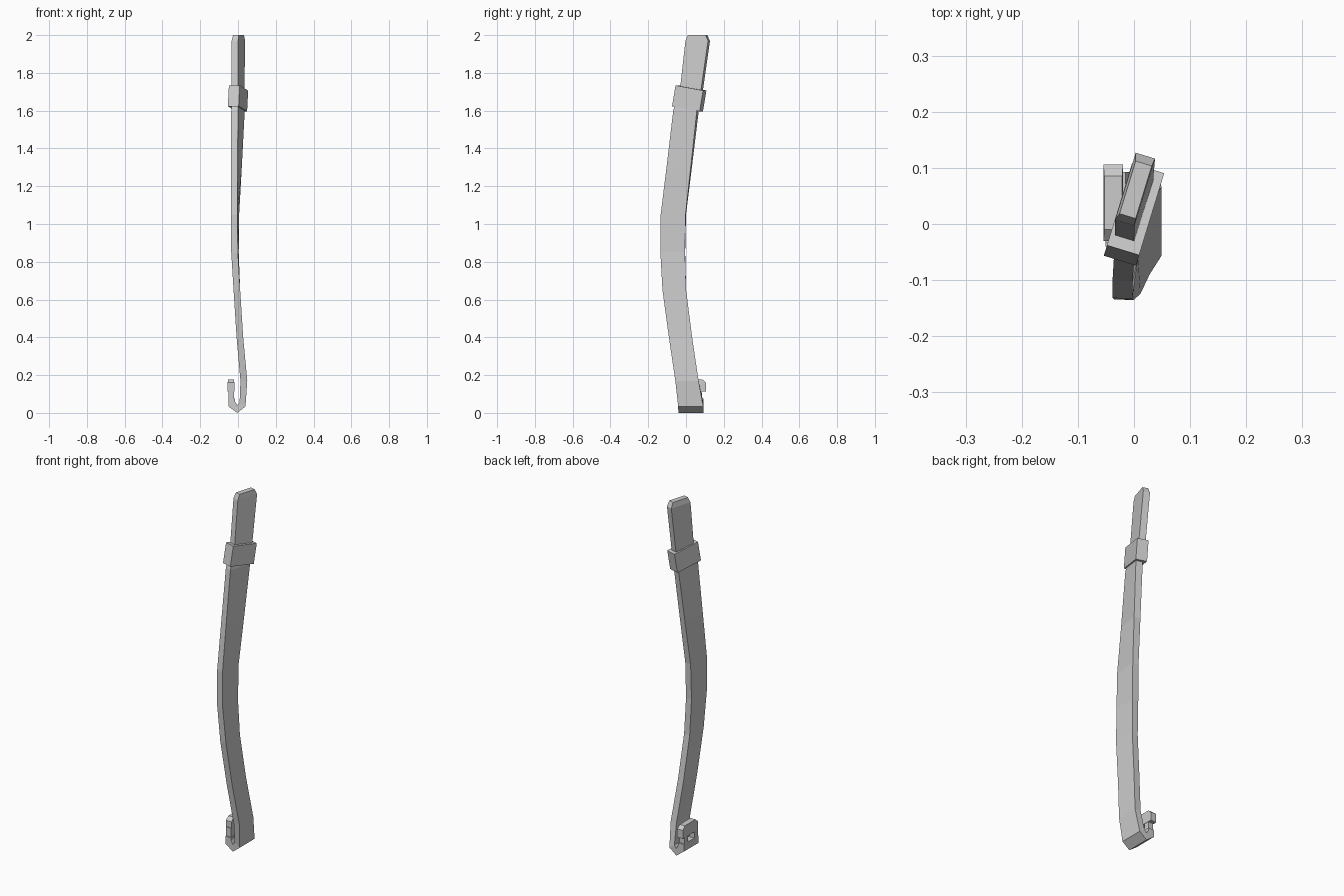
import bpy, bmesh
from math import sin, cos, radians
from mathutils import Vector, Matrix

cube = bpy.data.objects.get("Cube")
if cube:
    bpy.data.objects.remove(cube)

grey = bpy.data.materials.new("light_grey")
grey.use_nodes = True
grey.diffuse_color = (0.6, 0.6, 0.6, 1)
grey.node_tree.nodes["Principled BSDF"].inputs["Base Color"].default_value = (0.6, 0.6, 0.6, 1)


def finish(name, bm):
    bmesh.ops.recalc_face_normals(bm, faces=bm.faces)
    mesh = bpy.data.meshes.new(name)
    bm.to_mesh(mesh)
    bm.free()
    mesh.materials.append(grey)
    ob = bpy.data.objects.new(name, mesh)
    bpy.context.collection.objects.link(ob)
    return ob


def sweep(name, sections):
    """Join rectangular sections: centre, width, thickness, twist about z, tilt in xz."""
    bm = bmesh.new()
    rings = []
    for x, y, z, w, t, twist, tilt in sections:
        a, b = radians(twist), radians(tilt)
        wide = Vector((sin(a), cos(a), 0)) * w / 2
        thin = Vector((cos(a) * cos(b), -sin(a) * cos(b), sin(b))) * t / 2
        c = Vector((x, y, z))
        rings.append([bm.verts.new(c + wide * i + thin * j)
                      for i, j in ((-1, -1), (1, -1), (1, 1), (-1, 1))])
    for r, s in zip(rings, rings[1:]):
        for k in range(4):
            n = (k + 1) % 4
            bm.faces.new((r[k], r[n], s[n], s[k]))
    bm.faces.new(rings[0])
    bm.faces.new(rings[-1])
    return finish(name, bm)


def box(name, centre, size, rotation=Matrix()):
    bm = bmesh.new()
    bmesh.ops.create_cube(bm, size=1, matrix=Matrix.Translation(centre) @ rotation
                          @ Matrix.Diagonal((*size, 1)))
    return finish(name, bm)


# Curved, twisted strap that folds into a hook at the foot
sweep("strap", [
    (0.003, 0.061, 2.0, 0.098, 0.03, 17, 0),
    (0.002, 0.062, 1.97, 0.125, 0.036, 17, 0),
    (0.0, 0.03, 1.72, 0.117, 0.036, 17, 0),
    (0.0, 0.0, 1.6, 0.13, 0.037, 16, 0),
    (-0.009, -0.036, 1.3, 0.13, 0.036, 10, 0),
    (-0.016, -0.067, 1.05, 0.132, 0.035, 4, 0),
    (-0.016, -0.07, 0.85, 0.13, 0.035, 2, 0),
    (-0.006, -0.062, 0.65, 0.125, 0.035, 0, 0),
    (0.01, -0.029, 0.4, 0.123, 0.035, 0, 0),
    (0.031, 0.005, 0.17, 0.123, 0.036, 0, 0),
    (0.024, 0.025, 0.045, 0.133, 0.038, 0, -35),
    (-0.004, 0.026, 0.02, 0.133, 0.04, 0, -90),
    (-0.033, 0.026, 0.047, 0.133, 0.044, 0, -145),
    (-0.033, 0.026, 0.075, 0.133, 0.036, 0, -180),
])

# Keeper band wrapped around the strap
lean = Matrix.Rotation(radians(-17), 4, 'Z') @ Matrix.Rotation(radians(-10), 4, 'X')
box("keeper_band", (0, 0.017, 1.665), (0.06, 0.155, 0.112), lean)

# Hook posts and chamfered cross bar, leaving a slot between them
for side, y in (("front", -0.018), ("back", 0.07)):
    box(side + "_hook_post", (-0.036, y, 0.095), (0.03, 0.032, 0.06))
sweep("hook_bar", [
    (-0.037, 0.038, 0.113, 0.136, 0.035, 0, 0),
    (-0.037, 0.038, 0.16, 0.136, 0.035, 0, 0),
    (-0.037, 0.038, 0.178, 0.095, 0.032, 0, 0),
])
